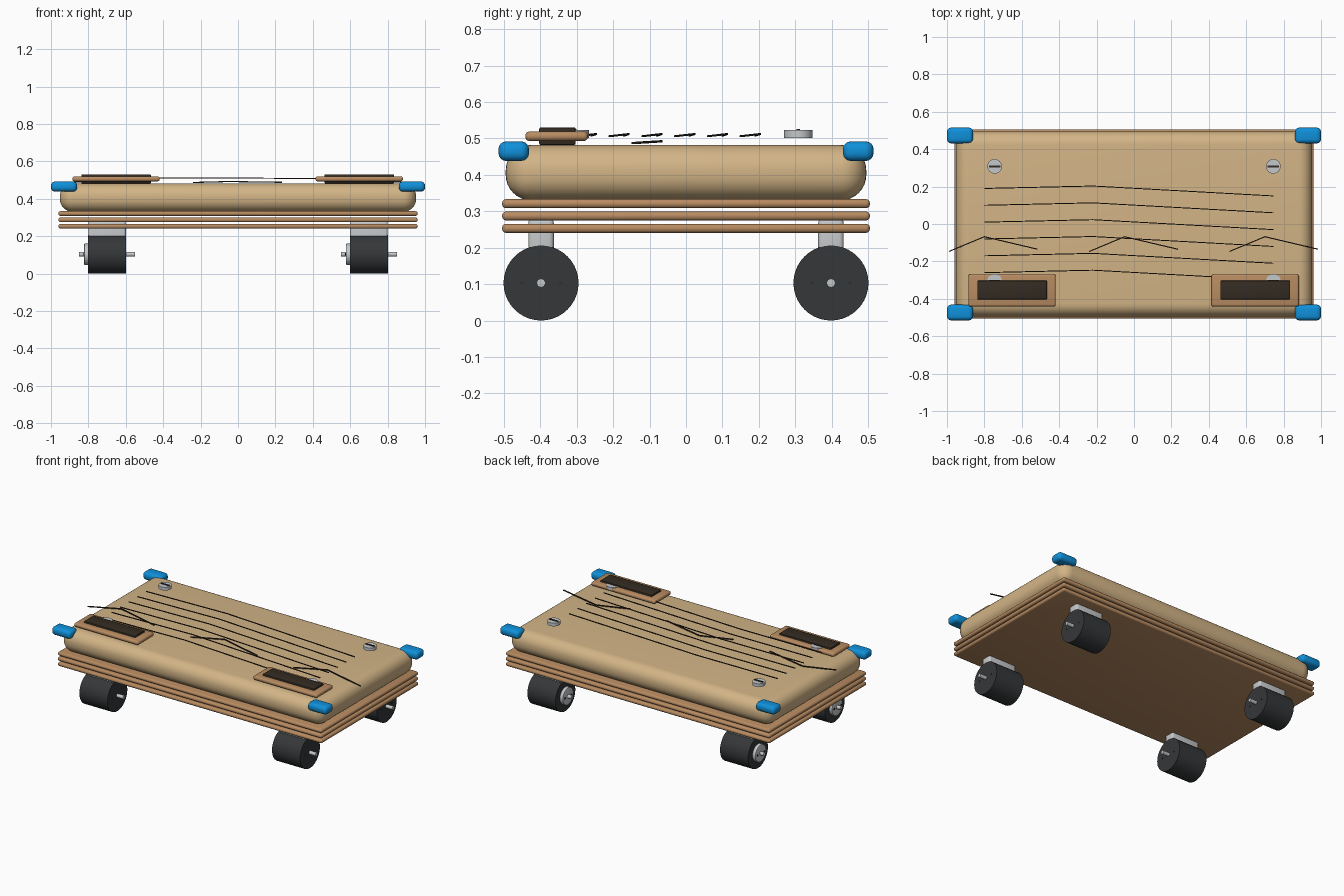
import bpy, bmesh
from math import pi, radians
from mathutils import Matrix, Vector

cube = bpy.data.objects.get("Cube")
if cube:
    bpy.data.objects.remove(cube, do_unlink=True)


def material(name, rgb):
    m = bpy.data.materials.new(name)
    m.use_nodes = True
    m.diffuse_color = (*rgb, 1)
    m.node_tree.nodes["Principled BSDF"].inputs["Base Color"].default_value = (*rgb, 1)
    return m


TAN = material("tan padding", (0.65, 0.46, 0.24))
WOOD = material("brown wood", (0.48, 0.26, 0.12))
BLUE = material("bright blue", (0.005, 0.28, 0.70))
RUBBER = material("dark rubber", (0.035, 0.038, 0.04))
GRIP = material("dark brown", (0.035, 0.025, 0.016))
STEEL = material("light steel", (0.56, 0.58, 0.59))


def finish(name, bm, mat, loc=(0, 0, 0)):
    mesh = bpy.data.meshes.new(name)
    bm.to_mesh(mesh)
    bm.free()
    mesh.materials.append(mat)
    ob = bpy.data.objects.new(name, mesh)
    ob.location = loc
    bpy.context.collection.objects.link(ob)
    bpy.ops.object.select_all(action='DESELECT')
    ob.select_set(True)
    bpy.context.view_layer.objects.active = ob
    bpy.ops.object.shade_smooth_by_angle(angle=radians(35))
    return ob


def box(name, loc, size, mat, bevel=0.0, segments=4):
    bm = bmesh.new()
    bmesh.ops.create_cube(bm, size=1)
    bmesh.ops.scale(bm, vec=size, verts=bm.verts)
    if bevel:
        bmesh.ops.bevel(bm, geom=bm.edges[:], offset=bevel, segments=segments,
                        profile=0.5, affect='EDGES')
    return finish(name, bm, mat, loc)


def cylinder(name, loc, radius, depth, mat, axis='Z', sides=32, bevel=0.0):
    bm = bmesh.new()
    bmesh.ops.create_cone(bm, cap_ends=True, segments=sides,
                          radius1=radius, radius2=radius, depth=depth)
    if bevel:
        rims = [e for e in bm.edges if abs(e.verts[0].co.z - e.verts[1].co.z) < 1e-5]
        bmesh.ops.bevel(bm, geom=rims, offset=bevel, segments=2, profile=0.5, affect='EDGES')
    if axis == 'X':
        bmesh.ops.rotate(bm, matrix=Matrix.Rotation(pi / 2, 3, 'Y'), verts=bm.verts)
    return finish(name, bm, mat, loc)


def strand(name, points, width, mat):
    """Thin square strip through the points."""
    bm = bmesh.new()
    rings = []
    for p in points:
        rings.append([bm.verts.new(Vector(p) + Vector((0, a, b)) * width / 2)
                      for a, b in ((-1, -1), (1, -1), (1, 1), (-1, 1))])
    for r, s in zip(rings, rings[1:]):
        for i in range(4):
            j = (i + 1) % 4
            bm.faces.new((r[i], r[j], s[j], s[i]))
    bm.faces.new(rings[0])
    bm.faces.new(rings[-1])
    bmesh.ops.recalc_face_normals(bm, faces=bm.faces)
    return finish(name, bm, mat)


# Cushioned deck on three stacked boards
box("deck", (0, 0, 0.406), (1.905, 0.99, 0.152), TAN, 0.07, 8)
for i, z in enumerate((0.253, 0.287, 0.321)):
    box(f"board_{i + 1}", (0, 0, z), (1.92, 1.01, 0.025), WOOD, 0.011, 3)

for sx, side in ((-1, "right"), (1, "left")):
    # Grip pads at the front
    px = -0.652 if sx < 0 else 0.648
    box(f"{side}_pad_frame", (px, -0.355, 0.506), (0.467, 0.172, 0.026), WOOD, 0.011, 3)
    box(f"{side}_pad_grip", (px, -0.353, 0.506), (0.372, 0.1, 0.048), GRIP, 0.004, 2)

    for sy, end in ((-1, "front"), (1, "back")):
        tag = f"{end}_{side}"

        # Corner bumper
        box(f"{tag}_bumper", (sx * 0.93, sy * 0.473, 0.465), (0.14, 0.084, 0.054),
            BLUE, 0.022, 4)

        # Slotted screw
        y = 0.308 if sy > 0 else -0.305
        cylinder(f"{tag}_screw", (sx * 0.745, y, 0.512), 0.039, 0.021, STEEL)
        box(f"{tag}_screw_slot", (sx * 0.745, y, 0.522), (0.06, 0.01, 0.009), GRIP)

        # Wheel, bracket and axle
        x, y, z = sx * 0.7, sy * 0.398, 0.103
        box(f"{tag}_bracket", (x, y, 0.215), (0.2, 0.07, 0.13), STEEL, 0.012, 3)
        cylinder(f"{tag}_wheel", (x, y, z), 0.103, 0.204, RUBBER, 'X', 40)
        cylinder(f"{tag}_axle", (x, y, z), 0.012, 0.3, STEEL, 'X', 16)
        cylinder(f"{tag}_hub", (x - 0.108, y, z), 0.057, 0.03, STEEL, 'X', 24, 0.005)
        for k in (-1, 1):
            cylinder(f"{tag}_hub_bolt", (x + 0.1025, y + k * 0.053, z), 0.004, 0.005,
                     GRIP, 'X', 8)
            cylinder(f"{tag}_hub_cap_bolt", (x - 0.124, y + k * 0.035, z), 0.006, 0.006,
                     GRIP, 'X', 8)

# Long grain lines on the deck
for i in range(6):
    y = 0.19 - i * 0.09
    strand(f"grain_line_{i + 1}",
           [(-0.8, y, 0.508), (-0.22, y + 0.013, 0.512), (0.745, y - 0.04, 0.506)],
           0.005, GRIP)

# Short crack lines
for i, x in enumerate((-0.8, -0.05, 0.7)):
    strand(f"crack_{i + 1}",
           [(x - 0.19, -0.147, 0.487), (x, -0.068, 0.492), (x + 0.285, -0.135, 0.488)],
           0.006, GRIP)
